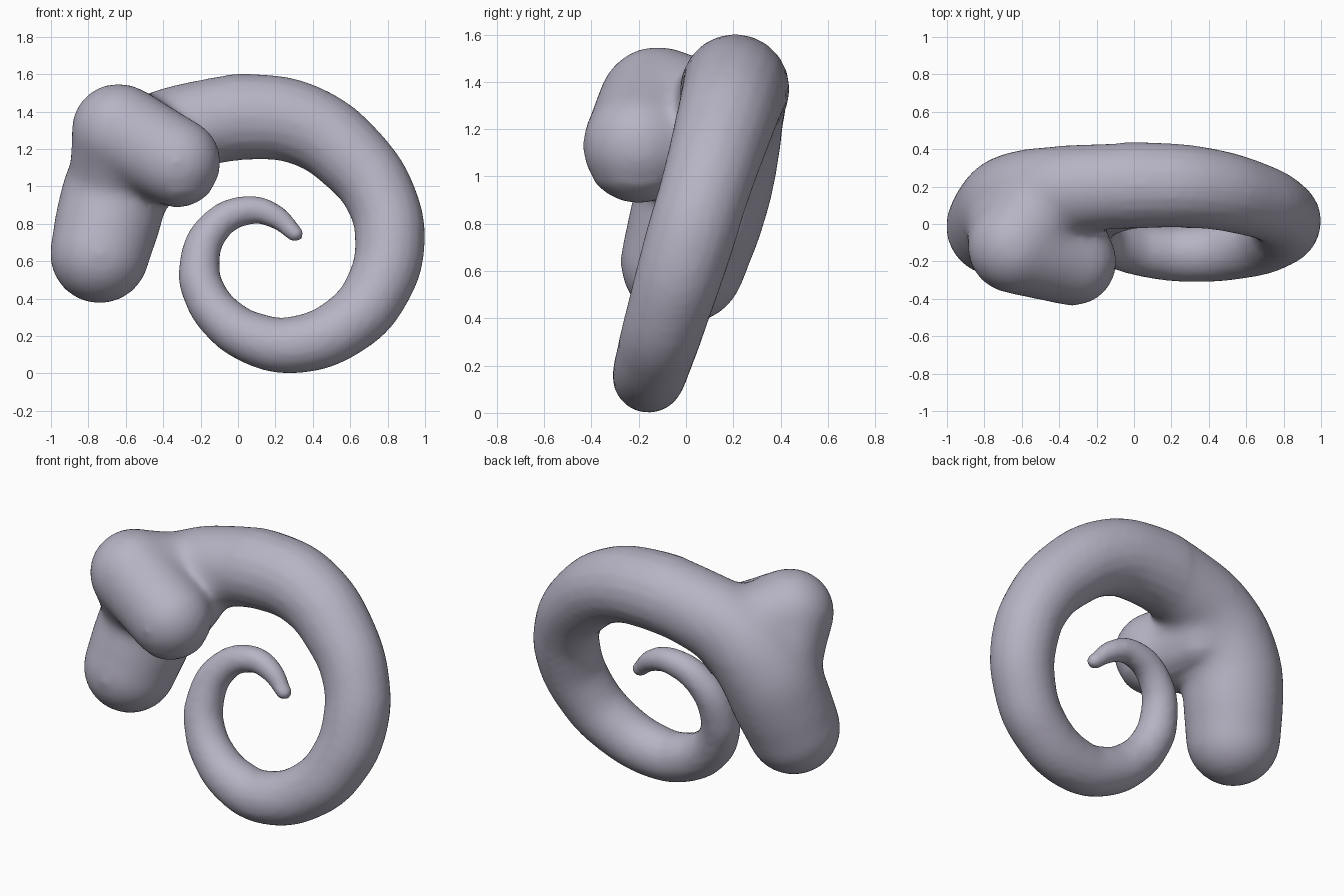
import bpy
import bmesh
from mathutils import Vector

cube = bpy.data.objects.get("Cube")
if cube:
    bpy.data.objects.remove(cube, do_unlink=True)


def tilted(x, z):
    """Place a front-plane point on the leaning plane of the spiral."""
    return Vector((x, 0.21 + (z - 1.38) * 0.3, z))


def add_tube(bm, path):
    """Sweep a rounded tube through (position, radius) pairs into bm."""
    curve = bpy.data.curves.new("sweep", 'CURVE')
    curve.dimensions = '3D'
    curve.bevel_depth = 1.0
    curve.bevel_resolution = 8
    curve.resolution_u = 12
    curve.use_fill_caps = True
    spline = curve.splines.new('BEZIER')
    spline.radius_interpolation = 'CARDINAL'
    spline.bezier_points.add(len(path) - 1)
    for point, (pos, radius) in zip(spline.bezier_points, path):
        point.co = pos
        point.radius = radius
        point.handle_left_type = point.handle_right_type = 'AUTO'
    helper = bpy.data.objects.new("sweep", curve)
    bpy.context.collection.objects.link(helper)
    bpy.context.view_layer.update()
    graph = bpy.context.evaluated_depsgraph_get()
    mesh = bpy.data.meshes.new_from_object(helper.evaluated_get(graph))
    bm.from_mesh(mesh)
    bpy.data.objects.remove(helper, do_unlink=True)
    bpy.data.meshes.remove(mesh)
    for pos, radius in (path[0], path[-1]):
        ball = bmesh.ops.create_icosphere(bm, subdivisions=4, radius=radius)
        bmesh.ops.translate(bm, verts=ball["verts"], vec=pos)


# Spiral: thick drooping lobe, over the top, round and in to the thin tip
spiral = [
    (-0.74, 0.64, 0.27), (-0.695, 0.82, 0.285), (-0.625, 1.04, 0.28),
    (-0.45, 1.24, 0.25), (-0.2, 1.335, 0.235), (0.08, 1.372, 0.229),
    (0.36, 1.325, 0.218), (0.61, 1.15, 0.203), (0.765, 0.935, 0.19),
    (0.812, 0.7, 0.187), (0.755, 0.47, 0.177), (0.6, 0.275, 0.166),
    (0.3, 0.153, 0.153), (0.08, 0.188, 0.14), (-0.075, 0.285, 0.127),
    (-0.17, 0.41, 0.117), (-0.207, 0.56, 0.109), (-0.13, 0.778, 0.092),
    (0.06, 0.873, 0.077), (0.2, 0.838, 0.064), (0.305, 0.747, 0.046),
]
bm = bmesh.new()
add_tube(bm, [(tilted(x, z), r) for x, z, r in spiral])

# Slanted crossbar in front, and the webs that join it to the spiral
upper, lower = Vector((-0.64, -0.12, 1.3)), Vector((-0.33, -0.2, 1.13))
add_tube(bm, [(upper, 0.255), (lower, 0.242)])
for start, end, radius in (
        (upper, (-0.46, 0.15, 1.22), 0.25),
        (upper, (-0.66, 0.06, 0.98), 0.25),
        (lower, (-0.42, 0.1, 1.13), 0.225)):
    add_tube(bm, [(start, radius), (Vector(end), radius)])

mesh = bpy.data.meshes.new("spiral_horn")
bm.to_mesh(mesh)
bm.free()
horn = bpy.data.objects.new("spiral_horn", mesh)
bpy.context.collection.objects.link(horn)
bpy.context.view_layer.objects.active = horn
horn.select_set(True)

# Fuse the parts into one skin
remesh = horn.modifiers.new("fuse", 'REMESH')
remesh.mode = 'VOXEL'
remesh.voxel_size = 0.02
bpy.ops.object.modifier_apply(modifier=remesh.name)

# Soften the joins of the body more than the thin coil
body = horn.vertex_groups.new(name="body")
body.add([v.index for v in horn.data.vertices
          if v.co.x < -0.05 and (v.co.z > 0.98 or v.co.x < -0.36)], 1.0, 'REPLACE')
for name, group, rounds in (("blend", "body", 50), ("polish", "", 4)):
    smooth = horn.modifiers.new(name, 'SMOOTH')
    smooth.factor = 0.5
    smooth.iterations = rounds
    smooth.vertex_group = group
    bpy.ops.object.modifier_apply(modifier=smooth.name)
bpy.ops.object.shade_smooth()

# Single lavender grey surface
color = (0.47, 0.45, 0.55, 1.0)
mat = bpy.data.materials.new("lavender_grey")
mat.use_nodes = True
mat.diffuse_color = color
mat.node_tree.nodes["Principled BSDF"].inputs["Base Color"].default_value = color
horn.data.materials.clear()
horn.data.materials.append(mat)
for face in horn.data.polygons:
    face.material_index = 0
